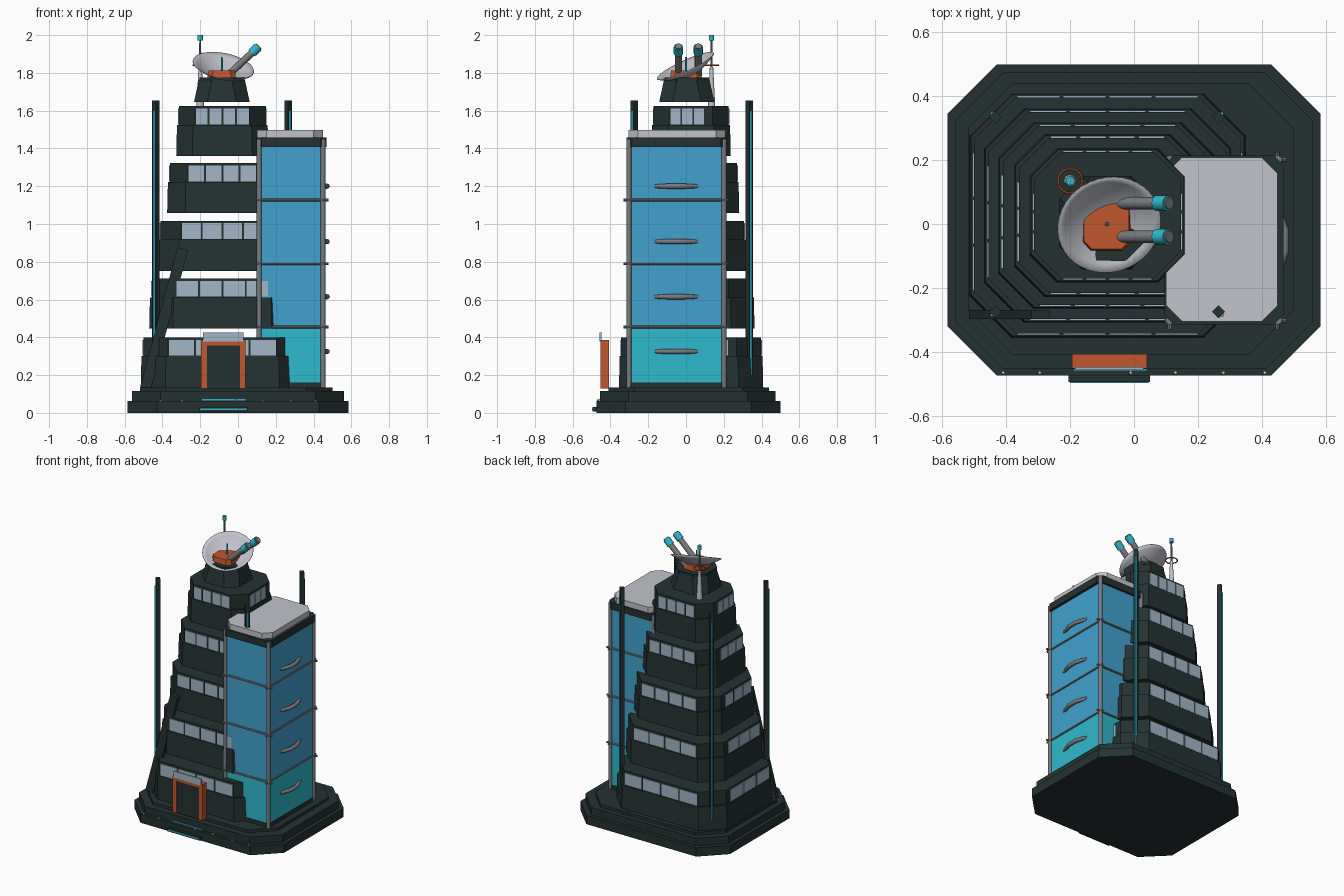
import bpy, bmesh, math
from mathutils import Vector, Matrix

if "Cube" in bpy.data.objects:
    bpy.data.objects.remove(bpy.data.objects["Cube"])

def mat(name, r, g, b):
    m = bpy.data.materials.new(name)
    m.diffuse_color = (r, g, b, 1)
    m.use_nodes = True
    m.node_tree.nodes["Principled BSDF"].inputs["Base Color"].default_value = m.diffuse_color
    return m

DARK = mat("dark hull", 0.018, 0.031, 0.031)
PANE = mat("pale window", 0.36, 0.47, 0.57)
BLUE = mat("blue glass", 0.052, 0.36, 0.61)
TEAL = mat("teal", 0.028, 0.49, 0.61)
ORANGE = mat("orange", 0.54, 0.095, 0.028)
GREY = mat("metal grey", 0.19, 0.2, 0.215)
LIGHT = mat("light grey", 0.54, 0.55, 0.6)

def finish(name, bm, m, smooth=False):
    bmesh.ops.recalc_face_normals(bm, faces=bm.faces)
    me = bpy.data.meshes.new(name)
    bm.to_mesh(me)
    bm.free()
    me.materials.append(m)
    ob = bpy.data.objects.new(name, me)
    bpy.context.collection.objects.link(ob)
    if smooth:
        bpy.context.view_layer.objects.active = ob
        ob.select_set(True)
        bpy.ops.object.shade_smooth_by_angle(angle=math.radians(40))
        ob.select_set(False)
    return ob

def octagon(name, x0, x1, y0, y1, c, z0, z1, m, taper=0.0):
    """Chamfered rectangular block whose top may be inset."""
    bm = bmesh.new()
    rings = []
    for z, t in ((z0, 0), (z1, taper)):
        a, b, d, e = x0 + t, x1 - t, y0 + t, y1 - t
        pts = [(a + c, d), (b - c, d), (b, d + c), (b, e - c),
               (b - c, e), (a + c, e), (a, e - c), (a, d + c)]
        rings.append([bm.verts.new((x, y, z)) for x, y in pts])
    lo, hi = rings
    bm.faces.new(lo[::-1])
    bm.faces.new(hi)
    for i in range(8):
        j = (i + 1) % 8
        bm.faces.new((lo[i], lo[j], hi[j], hi[i]))
    return finish(name, bm, m)

def box(name, x0, x1, y0, y1, z0, z1, m, tilt=0.0):
    bm = bmesh.new()
    M = (Matrix.Translation(((x0 + x1) / 2, (y0 + y1) / 2, (z0 + z1) / 2))
         @ Matrix.Rotation(tilt, 4, 'Y') @ Matrix.Diagonal((x1 - x0, y1 - y0, z1 - z0, 1)))
    bmesh.ops.create_cube(bm, size=1, matrix=M)
    return finish(name, bm, m)

def rod(name, p, q, r1, m, r2=None, n=12, spin=0.0):
    p, q = Vector(p), Vector(q)
    d = q - p
    bm = bmesh.new()
    M = (Matrix.Translation((p + q) / 2) @ d.to_track_quat('Z', 'Y').to_matrix().to_4x4()
         @ Matrix.Rotation(spin, 4, 'Z'))
    bmesh.ops.create_cone(bm, cap_ends=True, segments=n, radius1=r1,
                          radius2=r1 if r2 is None else r2, depth=d.length, matrix=M)
    return finish(name, bm, m, n > 6)

# Stepped base
octagon("base_lower", -0.585, 0.585, -0.475, 0.5, 0.155, 0, 0.062, DARK)
octagon("base_middle", -0.56, 0.56, -0.455, 0.475, 0.15, 0.062, 0.115, DARK)
octagon("base_top", -0.52, 0.5, -0.41, 0.44, 0.14, 0.115, 0.135, DARK)
box("entrance_step", -0.205, 0.05, -0.495, -0.46, 0.008, 0.03, DARK)
box("step_light", -0.2, 0.045, -0.498, -0.49, 0.016, 0.024, TEAL)
box("threshold_light", -0.19, 0.04, -0.46, -0.45, 0.066, 0.074, TEAL)
for x in (-0.41, -0.295, -0.01, 0.13, 0.28, 0.41):
    rod("base_stud", (x, -0.466, 0.055), (x, -0.466, 0.072), 0.008, LIGHT, 0.005, 8)

# Five floating tower floors, each a wide wall under a window band
CX, CY = -0.083, 0.027
floors = [(0.135, 0.432, 0.382, 0.13), (0.447, 0.387, 0.336, 0.125),
          (0.752, 0.342, 0.292, 0.11), (1.058, 0.292, 0.255, 0.095),
          (1.36, 0.244, 0.21, 0.085)]
for z, hx, hy, c in floors:
    octagon("floor_wall", CX - hx, CX + hx, CY - hy, CY + hy, c, z, z + 0.165, DARK, 0.004)
    hx, hy = hx - 0.014, hy - 0.012
    octagon("window_band", CX - hx, CX + hx, CY - hy, CY + hy, c, z + 0.165, z + 0.265, DARK)
    zl, zh = z + 0.168, z + 0.252
    # front and back panes
    w = 2 * (hx - c) / 4
    for i in range(4):
        a = CX - hx + c + i * w
        for y in (CY - hy, CY + hy):
            box("window", a + 0.005, a + w - 0.005, y - 0.005, y + 0.005, zl, zh, PANE)
    # side panes
    w = (2 * (hy - c) - 0.04) / 3
    for i in range(3):
        a = CY - hy + c + i * w
        for x in (CX - hx, CX + hx):
            box("side_window", x - 0.005, x + 0.005, a + 0.004, a + w - 0.004, zl, zh, PANE)

# Glass annex with dark plinth and roof
octagon("annex_plinth", 0.1, 0.455, -0.305, 0.205, 0.01, 0.12, 0.16, DARK)
box("annex_lower_glass", 0.112, 0.45, -0.3, 0.2, 0.16, 0.455, TEAL)
box("annex_upper_glass", 0.112, 0.45, -0.3, 0.2, 0.455, 1.41, BLUE)
octagon("annex_roof_band", 0.095, 0.468, -0.315, 0.215, 0.03, 1.408, 1.457, DARK)
octagon("annex_roof", 0.1, 0.45, -0.305, 0.208, 0.05, 1.457, 1.497, LIGHT)
for x in (0.112, 0.45):
    for y in (-0.302, 0.202):
        rod("annex_post", (x, y, 0.135), (x, y, 1.45), 0.013, GREY)
for z in (0.455, 0.79, 1.127):
    for y in (-0.302, 0.202):
        rod("annex_rail", (0.095, y, z), (0.478, y, z), 0.007, GREY, n=8)
    for x in (0.112, 0.45):
        rod("annex_side_rail", (x, -0.33, z), (x, 0.225, z), 0.007, GREY, n=8)

# Bent handles on the right wall
for z in (0.325, 0.615, 0.907, 1.2):
    cu = bpy.data.curves.new("wall_handle", 'CURVE')
    cu.dimensions = '3D'
    cu.bevel_depth = 0.014
    cu.bevel_resolution = 2
    cu.use_fill_caps = True
    sp = cu.splines.new('POLY')
    pts = [(0.445, -0.165, 0.7), (0.46, -0.12, 0.9), (0.472, -0.085, 1), (0.472, -0.02, 1),
           (0.46, 0.015, 0.9), (0.445, 0.06, 0.7)]
    sp.points.add(len(pts) - 1)
    for p, (x, y, r) in zip(sp.points, pts):
        p.co = (x, y, z, 1)
        p.radius = r
    cu.materials.append(GREY)
    bpy.context.collection.objects.link(bpy.data.objects.new("wall_handle", cu))

# Four diamond pylons with light strips on the outer edge
for x, sx in ((-0.435, -1), (0.265, 1)):
    for y, sy in ((-0.275, -1), (0.335, 1)):
        rod("pylon", (x, y, 0.13), (x, y, 1.655), 0.02, DARK, n=4)
        ox, oy = x + sx * 0.01, y + sy * 0.01
        rod("pylon_light", (ox, oy, 0.2), (ox, oy, 1.6), 0.0075, TEAL, n=4, spin=math.pi / 4)

# Leaning brace on the left front
box("leaning_brace", -0.42, -0.362, -0.297, -0.27, 0.12, 0.88, DARK, math.radians(15))

# Free-standing entrance
box("door_left_jamb", -0.195, -0.165, -0.452, -0.408, 0.13, 0.385, ORANGE)
box("door_right_jamb", 0.01, 0.04, -0.452, -0.408, 0.13, 0.385, ORANGE)
box("door_lintel", -0.165, 0.01, -0.452, -0.408, 0.357, 0.385, ORANGE)
box("door", -0.165, 0.01, -0.446, -0.41, 0.13, 0.357, DARK)
box("door_sign_pane", -0.185, 0.03, -0.457, -0.448, 0.378, 0.425, PANE)

# Tower cap
octagon("tower_cap", -0.233, 0.062, -0.142, 0.15, 0.07, 1.645, 1.765, DARK, 0.026)
octagon("cap_collar", -0.205, 0.035, -0.115, 0.122, 0.06, 1.755, 1.775, DARK)

# Tilted dish: shallow spherical bowl
R, DEPTH, SEG, RINGS = 0.163, 0.055, 40, 7
bm = bmesh.new()
normal = Vector((0.2, -0.46, 1)).normalized()
M = Matrix.Translation((-0.077, -0.004, 1.838)) @ normal.to_track_quat('Z', 'Y').to_matrix().to_4x4()
prev = None
centre = bm.verts.new(M @ Vector((0, 0, -DEPTH)))
for k in range(1, RINGS + 1):
    r = R * k / RINGS
    zz = DEPTH * ((k / RINGS) ** 2 - 1)
    ring = [bm.verts.new(M @ Vector((r * math.cos(2 * math.pi * i / SEG),
                                     r * math.sin(2 * math.pi * i / SEG), zz))) for i in range(SEG)]
    for i in range(SEG):
        j = (i + 1) % SEG
        if prev:
            bm.faces.new((prev[i], ring[i], ring[j], prev[j]))
        else:
            bm.faces.new((centre, ring[i], ring[j]))
    prev = ring
dish = finish("dish", bm, LIGHT, True)
mod = dish.modifiers.new("thickness", 'SOLIDIFY')
mod.thickness = 0.004

# Turret with two raised barrels
octagon("turret", -0.163, -0.01, -0.085, 0.085, 0.025, 1.765, 1.812, ORANGE, 0.006)
rod("turret_spike", (-0.085, 0, 1.8), (-0.085, 0, 1.885), 0.007, TEAL, 0.004, 8)
for y in (-0.04, 0.065):
    a, b = Vector((-0.055, y, 1.785)), Vector((0.112, y, 1.942))
    rod("barrel", a, b, 0.019, GREY)
    rod("barrel_collar", a.lerp(b, 0.76), a.lerp(b, 0.97), 0.025, TEAL)

# Mast with beacon and ring
rod("mast_base", (-0.2, 0.135, 1.62), (-0.2, 0.135, 1.83), 0.02, LIGHT, 0.009)
rod("mast", (-0.2, 0.135, 1.82), (-0.2, 0.135, 1.98), 0.006, GREY, 0.005, 8)
rod("mast_beacon", (-0.2, 0.135, 1.972), (-0.2, 0.135, 2.0), 0.014, TEAL)
bpy.ops.mesh.primitive_torus_add(location=(-0.2, 0.135, 1.84), major_radius=0.038,
                                 minor_radius=0.004, major_segments=24, minor_segments=6)
ring = bpy.context.object
ring.name = "mast_ring"
ring.data.materials.append(ORANGE)
